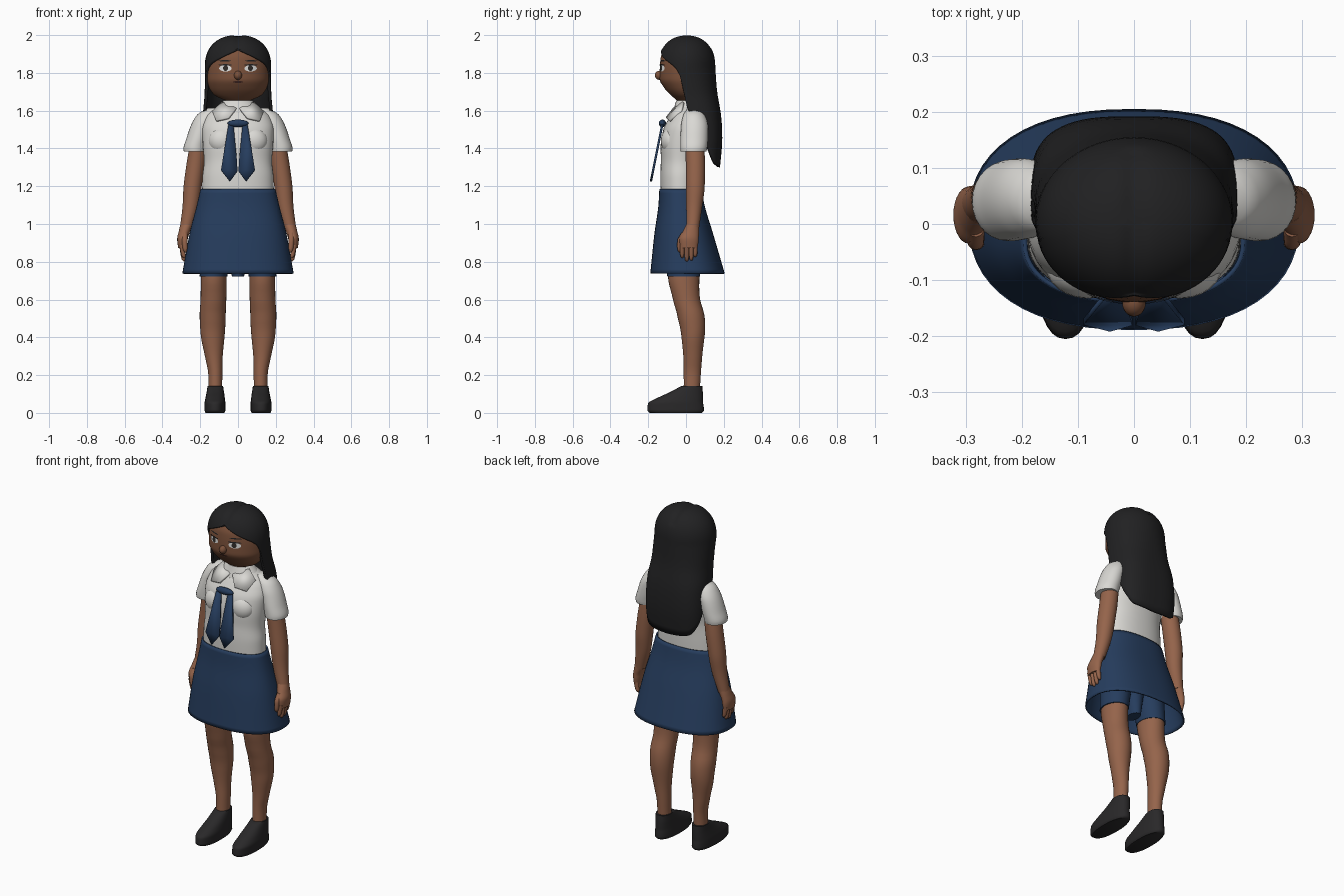
import bpy, bmesh, math
from mathutils import Matrix

cube = bpy.data.objects.get("Cube")
if cube:
    bpy.data.objects.remove(cube, do_unlink=True)


def material(name, r, g, b):
    m = bpy.data.materials.new(name)
    m.use_nodes = True
    m.diffuse_color = (r, g, b, 1)
    bsdf = next(n for n in m.node_tree.nodes if n.type == 'BSDF_PRINCIPLED')
    bsdf.inputs["Base Color"].default_value = (r, g, b, 1)
    bsdf.inputs["Roughness"].default_value = 0.8
    return m


SKIN = material("brown skin", .30, .127, .07)
FACE = material("face brown", .2, .083, .043)
WHITE = material("shirt white", .7, .69, .66)
NAVY = material("navy cloth", .019, .046, .11)
HAIR = material("black hair", .015, .015, .016)
SHOE = material("shoe black", .022, .021, .022)
EYE = material("eye white", .75, .75, .74)
IRIS = material("dark iris", .03, .025, .022)
LIP = material("dark lip", .06, .022, .017)


def finish(name, bm, mat, thickness=0, offset=-1):
    bmesh.ops.recalc_face_normals(bm, faces=bm.faces[:])
    me = bpy.data.meshes.new(name)
    bm.to_mesh(me)
    bm.free()
    me.materials.append(mat)
    me.shade_smooth()
    me.set_sharp_from_angle(angle=math.radians(50))
    ob = bpy.data.objects.new(name, me)
    bpy.context.collection.objects.link(ob)
    if thickness:
        mod = ob.modifiers.new("thickness", 'SOLIDIFY')
        mod.thickness, mod.offset = thickness, offset
    return ob


def sample(rows, z):
    """Smooth monotone interpolation of rows keyed by their first value."""
    z = min(max(z, rows[0][0]), rows[-1][0])
    i = max(k for k in range(len(rows) - 1) if rows[k][0] <= z)
    h = rows[i + 1][0] - rows[i][0]
    t = (z - rows[i][0]) / h

    def slope(k, c):
        a, b, d = rows[max(k - 1, 0)], rows[k], rows[min(k + 1, len(rows) - 1)]
        s0 = (b[c] - a[c]) / (b[0] - a[0]) if b is not a else None
        s1 = (d[c] - b[c]) / (d[0] - b[0]) if d is not b else None
        if s0 is None or s1 is None:
            return s1 if s0 is None else s0
        return 2 * s0 * s1 / (s0 + s1) if s0 * s1 > 0 else 0

    out = []
    for c in range(1, len(rows[0])):
        p, q = rows[i][c], rows[i + 1][c]
        m, n = slope(i, c) * h, slope(i + 1, c) * h
        out.append(p + m * t + (3 * (q - p) - 2 * m - n) * t ** 2
                   + (2 * (p - q) + m + n) * t ** 3)
    return out


def power(v, n):
    return math.copysign(abs(v) ** (2 / n), v)


def skin_rings(bm, rings, caps):
    for a, b in zip(rings, rings[1:]):
        for j in range(len(a)):
            k = (j + 1) % len(a)
            bm.faces.new((a[j], a[k], b[k], b[j]))
    if caps:
        bm.faces.new(rings[0])
        bm.faces.new(rings[-1])


def loft(name, rows, mat, side=1, n=2, seg=28, steps=20, caps=True, thickness=0):
    """Rows of (z, centre x, centre y, radius x, radius y)."""
    bm, rings = bmesh.new(), []
    for s in range(steps + 1):
        z = rows[0][0] + (rows[-1][0] - rows[0][0]) * s / steps
        cx, cy, rx, ry = sample(rows, z)
        angles = [math.tau * j / seg for j in range(seg)]
        rings.append([bm.verts.new((side * (cx + rx * power(math.cos(a), n)),
                                    cy + ry * power(math.sin(a), n), z)) for a in angles])
    skin_rings(bm, rings, caps)
    return finish(name, bm, mat, thickness)


def ellipsoid(name, centre, radii, mat):
    bm = bmesh.new()
    bmesh.ops.create_uvsphere(bm, u_segments=24, v_segments=14, radius=1,
                              matrix=Matrix.Translation(centre) @ Matrix.Diagonal((*radii, 1)))
    return finish(name, bm, mat)


def plate(name, points, depth, mat, side, thickness):
    bm = bmesh.new()
    bm.faces.new([bm.verts.new((side * x, depth(x, z), z)) for x, z in points])
    return finish(name, bm, mat, thickness, 0)


# Head and face
HEAD = [(1.652, 0, -.005, .06, .04), (1.68, 0, 0, .122, .078), (1.72, 0, 0, .152, .115),
        (1.77, 0, 0, .166, .14), (1.82, 0, 0, .165, .139), (1.88, 0, 0, .155, .134),
        (1.95, 0, 0, .11, .1)]
loft("head", HEAD, FACE, seg=48, steps=30)
ellipsoid("nose", (0, -.14, 1.787), (.021, .025, .024), FACE)
loft("neck", [(1.58, 0, .01, .058, .052), (1.7, 0, .01, .053, .05)], SKIN)


def face_plate(name, x0, z0, w, h, lift, mat):
    """Thin oval laid over the curve of the face."""
    bm, rings = bmesh.new(), []
    for f in (1, .7, .4, .1):
        ring = []
        for j in range(20):
            a = math.tau * j / 20
            x, z = x0 + f * w * math.cos(a), z0 + f * h * math.sin(a)
            cx, cy, rx, ry = sample(HEAD, z)
            ring.append(bm.verts.new((x, cy - ry * math.sqrt(1 - (x / rx) ** 2) - lift, z)))
        rings.append(ring)
    skin_rings(bm, rings, False)
    bm.faces.new(rings[-1])
    return finish(name, bm, mat)


face_plate("mouth", 0, 1.752, .028, .005, .003, LIP)

# Hair: one shell whose lower edge runs from the parting to the long back
EDGE = [(0, 1.3), (40, 1.315), (65, 1.37), (85, 1.5), (97, 1.64), (107, 1.8),
        (120, 1.84), (147, 1.88), (180, 1.925)]
FALL = [(1.3, .06, .175, .12, 3), (1.45, .05, .186, .142, 3), (1.58, .035, .185, .15, 2.8),
        (1.7, .02, .176, .145, 2.3), (1.83, .004, .176, .151, 2)]
bm, rings = bmesh.new(), []
for s in range(1, 35):
    ring = []
    for j in range(72):
        deg = j * 5 - 180
        edge = sample(EDGE, abs(deg))[0]
        z = 2 - (2 - edge) * (s / 34) ** 2
        cy, rx, ry, n = sample(FALL, z)
        dome = (1 - (max(z - 1.83, 0) / .17) ** 2.3) ** (1 / 2.3)
        a = math.radians(deg)
        x = rx * dome * power(math.sin(a), n)
        y = cy + ry * dome * power(math.cos(a), n)
        groove = .008 * math.exp(-(x / .02) ** 2) if z > 1.93 else 0
        ring.append(bm.verts.new((x, y, z - groove)))
    rings.append(ring)
skin_rings(bm, rings, False)
bm.faces.new(rings[0])
finish("long_hair", bm, HAIR, .016)

# Shirt body, collar and skirt
loft("shirt_body", [(1.15, 0, -.03, .19, .104), (1.25, 0, -.03, .188, .106),
                    (1.33, 0, -.027, .18, .106), (1.42, 0, -.02, .186, .114),
                    (1.5, 0, -.005, .19, .115), (1.57, 0, .015, .17, .1),
                    (1.61, 0, .02, .125, .08), (1.64, 0, .015, .07, .06)],
     WHITE, n=2.2, seg=48, steps=30)
loft("collar_band", [(1.59, 0, .017, .135, .09), (1.62, 0, .015, .108, .077),
                     (1.655, 0, .012, .076, .064)], WHITE, caps=False, thickness=.01)
loft("skirt", [(.738, 0, .008, .295, .197), (.95, 0, -.012, .256, .155),
               (1.1, 0, -.024, .218, .122), (1.185, 0, -.03, .198, .111)],
     NAVY, n=2.35, seg=56, caps=False, thickness=.008)
loft("shorts_middle", [(.722, 0, -.005, .032, .05), (1, 0, -.01, .08, .07)], NAVY)


def tie_depth(x, z):
    return -.125 - (1.53 - z) * .2


def collar_depth(x, z):
    return -.12 + (z - 1.55) * .9 + 3 * x * x


ellipsoid("tie_knot", (0, -.125, 1.533), (.056, .019, .02), NAVY)

# Paired parts
for side, label in ((1, "left_"), (-1, "right_")):
    # Facial details
    face_plate(label + "eye", side * .067, 1.824, .033, .017, .003, EYE)
    face_plate(label + "iris", side * .066, 1.825, .013, .015, .005, IRIS)
    face_plate(label + "eyelash", side * .068, 1.842, .036, .004, .006, HAIR)
    face_plate(label + "eyebrow", side * .07, 1.864, .034, .0035, .003, HAIR)

    # Clothes
    ellipsoid(label + "chest", (side * .082, -.075, 1.44), (.075, .058, .072), WHITE)
    loft(label + "sleeve", [(1.385, .228, .04, .059, .068), (1.4, .227, .041, .062, .071),
                            (1.45, .213, .043, .061, .073), (1.52, .19, .045, .06, .071),
                            (1.58, .16, .043, .055, .056), (1.613, .13, .04, .03, .03)],
         WHITE, side)
    plate(label + "collar_wing", [(.008, 1.612), (.05, 1.56), (.115, 1.545),
                                  (.135, 1.595), (.085, 1.645)], collar_depth, WHITE, side, .012)
    plate(label + "tie_tail", [(.05, 1.53), (.09, 1.285), (.043, 1.225), (.003, 1.28),
                               (.005, 1.33), (.024, 1.525)], tie_depth, NAVY, side, .012)
    loft(label + "shorts_leg", [(.722, .13, -.012, .073, .087), (1, .1, -.02, .09, .1)],
         NAVY, side)

    # Arm and hand
    loft(label + "arm", [(.97, .277, .035, .032, .033), (1.1, .25, .044, .043, .043),
                         (1.2, .24, .049, .048, .05), (1.3, .226, .05, .049, .051),
                         (1.45, .205, .045, .045, .05)], SKIN, side)
    loft(label + "palm", [(.872, .296, .016, .021, .045), (.92, .294, .016, .028, .051),
                          (.96, .284, .026, .03, .043), (1.0, .272, .036, .032, .034)],
         SKIN, side)
    for i, (y, tip) in enumerate(((-.02, .82), (.004, .802), (.028, .806), (.049, .825))):
        loft(label + "finger_%d" % (i + 1),
             [(tip, .284, y, .004, .004), (tip + .01, .287, y, .011, .01),
              (.89, .297, y, .015, .013)], SKIN, side, seg=12, steps=12)
    loft(label + "thumb", [(.85, .278, -.033, .004, .004), (.862, .279, -.034, .012, .011),
                           (.91, .282, -.031, .015, .015), (.955, .282, -.005, .016, .018)],
         SKIN, side, seg=12, steps=12)

    # Leg and shoe
    loft(label + "leg", [(.1, .12, .03, .036, .042), (.2, .12, .033, .037, .045),
                         (.3, .128, .036, .047, .05), (.42, .134, .037, .064, .063),
                         (.52, .134, .025, .069, .072), (.6, .13, .003, .068, .072),
                         (.72, .128, -.012, .068, .083), (.85, .12, -.01, .07, .085)],
         SKIN, side, steps=30)
    loft(label + "shoe", [(0, .122, -.053, .05, .138), (.012, .122, -.055, .055, .15),
                          (.05, .122, -.055, .055, .146), (.08, .121, -.03, .051, .12),
                          (.11, .12, .002, .046, .087), (.143, .12, .031, .041, .055)],
         SHOE, side, n=2.3, seg=32, steps=24)
